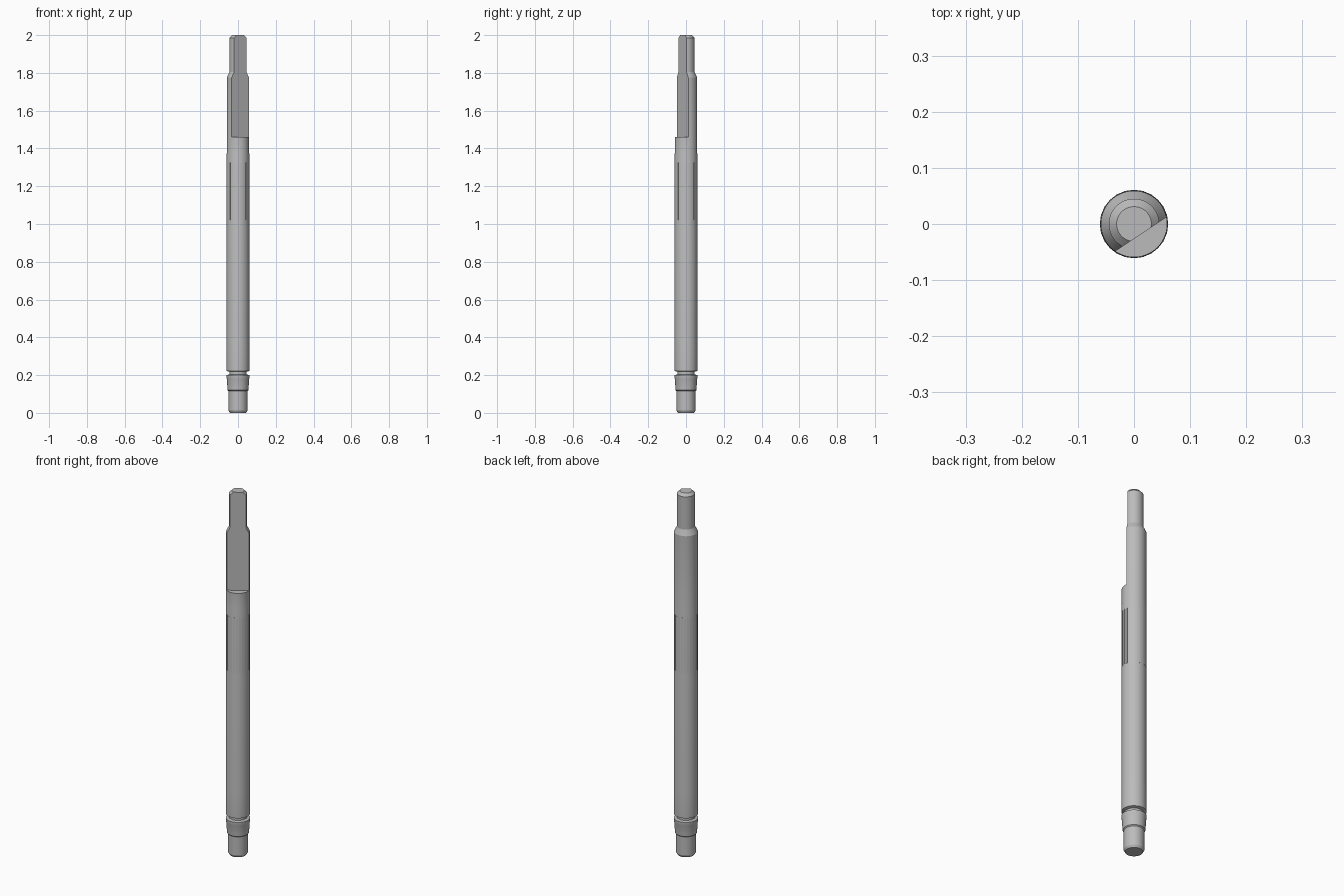
import bpy
import bmesh
from math import sin, cos, pi, radians
from mathutils import Matrix, Vector

cube = bpy.data.objects.get("Cube")
if cube:
    bpy.data.objects.remove(cube, do_unlink=True)

STEEL = (0.5, 0.5, 0.5, 1)
steel = bpy.data.materials.new("grey steel")
steel.use_nodes = True
steel.diffuse_color = STEEL
steel.node_tree.nodes["Principled BSDF"].inputs["Base Color"].default_value = STEEL


def make_object(name, bm):
    bmesh.ops.recalc_face_normals(bm, faces=bm.faces)
    mesh = bpy.data.meshes.new(name)
    bm.to_mesh(mesh)
    bm.free()
    obj = bpy.data.objects.new(name, mesh)
    bpy.context.collection.objects.link(obj)
    mesh.materials.append(steel)
    return obj


def smooth(obj):
    bpy.ops.object.select_all(action="DESELECT")
    obj.select_set(True)
    bpy.context.view_layer.objects.active = obj
    bpy.ops.object.shade_smooth_by_angle(angle=radians(25))


def lathe(name, profile, sides=64):
    """Closed turned solid from (radius, height) pairs, bottom to top."""
    bm = bmesh.new()
    rings = [[bm.verts.new((r * cos(2 * pi * i / sides), r * sin(2 * pi * i / sides), z))
              for i in range(sides)] for r, z in profile]
    for low, high in zip(rings, rings[1:]):
        for i in range(sides):
            j = (i + 1) % sides
            bm.faces.new((low[i], low[j], high[j], high[i]))
    bm.faces.new(rings[0])
    bm.faces.new(rings[-1])
    return make_object(name, bm)


# Stepped shaft: tapered foot, collar, groove, long body, shoulder, chamfered tip
shaft = lathe("shaft", [
    (0.043, 0), (0.05, 0.012), (0.05, 0.115), (0.055, 0.12), (0.059, 0.18),
    (0.0605, 0.185), (0.0605, 0.2), (0.046, 0.204), (0.046, 0.218), (0.0605, 0.222),
    (0.0605, 0.36), (0.06, 0.365), (0.06, 1.37), (0.0592, 1.375),
    (0.0592, 1.775), (0.045, 1.805), (0.045, 1.985), (0.031, 2.0)])

# Flat milled along the upper end, facing the front left
normal = Vector((0.555, -0.832, 0)).normalized()
bm = bmesh.new()
bmesh.ops.create_cube(bm, size=1)
bmesh.ops.scale(bm, vec=(0.2, 0.3, 0.64), verts=bm.verts)
bmesh.ops.rotate(bm, matrix=Matrix.Rotation(radians(-56.3), 3, "Z"), verts=bm.verts)
bmesh.ops.translate(bm, vec=normal * 0.122 + Vector((0, 0, 1.78)), verts=bm.verts)
cutter = make_object("flat_cutter", bm)
cutter.hide_render = True
cutter.hide_viewport = True
mill = shaft.modifiers.new("milled flat", "BOOLEAN")
mill.operation = "DIFFERENCE"
mill.solver = "EXACT"
mill.object = cutter
bpy.context.view_layer.update()
milled = bpy.data.meshes.new_from_object(
    shaft.evaluated_get(bpy.context.evaluated_depsgraph_get()))
shaft.modifiers.clear()
shaft.data = milled
bpy.data.objects.remove(cutter, do_unlink=True)
smooth(shaft)

# Ring of fine grip ribs around the body
bm = bmesh.new()
RIBS = 24
for i in range(RIBS):
    rib = bmesh.ops.create_cube(bm, size=1)["verts"]
    bmesh.ops.scale(bm, vec=(0.006, 0.005, 0.305), verts=rib)
    bmesh.ops.translate(bm, vec=(0.058, 0, 1.173), verts=rib)
    bmesh.ops.rotate(bm, matrix=Matrix.Rotation(2 * pi * i / RIBS, 3, "Z"), verts=rib)
make_object("grip_ribs", bm)
